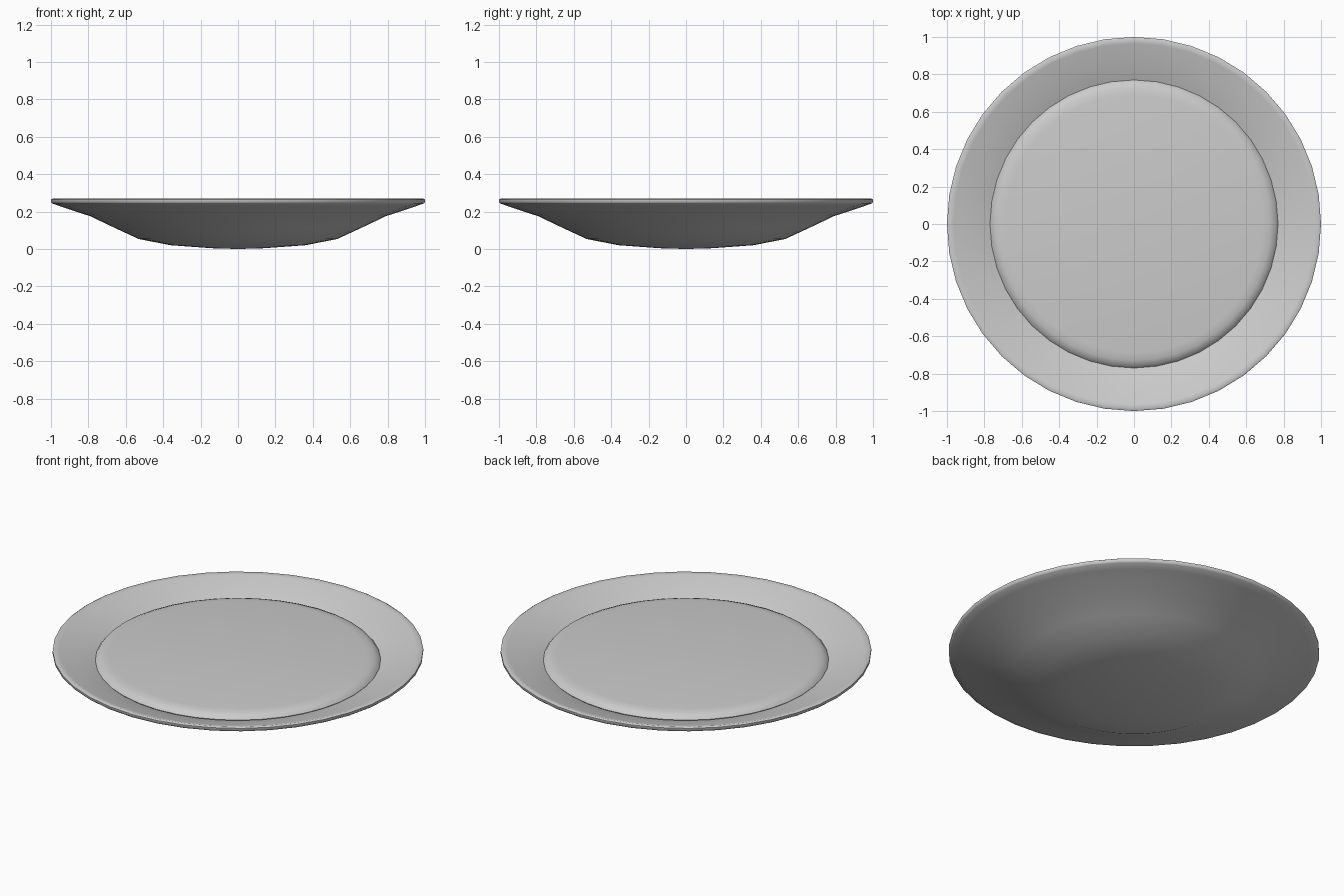
import bpy, bmesh
from math import cos, sin, tau

if "Cube" in bpy.data.objects:
    bpy.data.objects.remove(bpy.data.objects["Cube"])


def lathe(name, profile, segments):
    """Spin an (r, z) profile around z; points with r = 0 become poles."""
    bm = bmesh.new()
    rings = []
    for r, z in profile:
        if r == 0:
            rings.append([bm.verts.new((0, 0, z))] * segments)
        else:
            rings.append([bm.verts.new((r * cos(tau * i / segments), r * sin(tau * i / segments), z))
                          for i in range(segments)])
    for a, b in zip(rings, rings[1:]):
        for i in range(segments):
            j = (i + 1) % segments
            corners = list(dict.fromkeys((a[i], a[j], b[j], b[i])))
            bm.faces.new(corners)
    bmesh.ops.recalc_face_normals(bm, faces=bm.faces)
    mesh = bpy.data.meshes.new(name)
    bm.to_mesh(mesh)
    bm.free()
    obj = bpy.data.objects.new(name, mesh)
    bpy.context.collection.objects.link(obj)
    for o in bpy.context.selected_objects:
        o.select_set(False)
    obj.select_set(True)
    bpy.context.view_layer.objects.active = obj
    bpy.ops.object.shade_smooth_by_angle(angle=0.9)
    return obj


# Dish: underside, rolled lip, then the inside of the bowl
lathe("dish", [
    (0, 0), (0.14, 0.004), (0.36, 0.02), (0.53, 0.053), (0.66, 0.113),
    (0.79, 0.175), (0.95, 0.228), (0.992, 0.243), (1.0, 0.25), (1.0, 0.264),
    (0.99, 0.27), (0.965, 0.264), (0.88, 0.238), (0.77, 0.203),
    (0.66, 0.15), (0.53, 0.09), (0.36, 0.056), (0, 0.04)], 40)

# Filling: shallow disc with a rounded edge resting in the dish
lathe("filling", [
    (0, 0.17), (0.70, 0.175), (0.755, 0.19), (0.77, 0.206), (0.757, 0.222),
    (0.73, 0.233), (0.69, 0.238), (0, 0.241)], 40)
